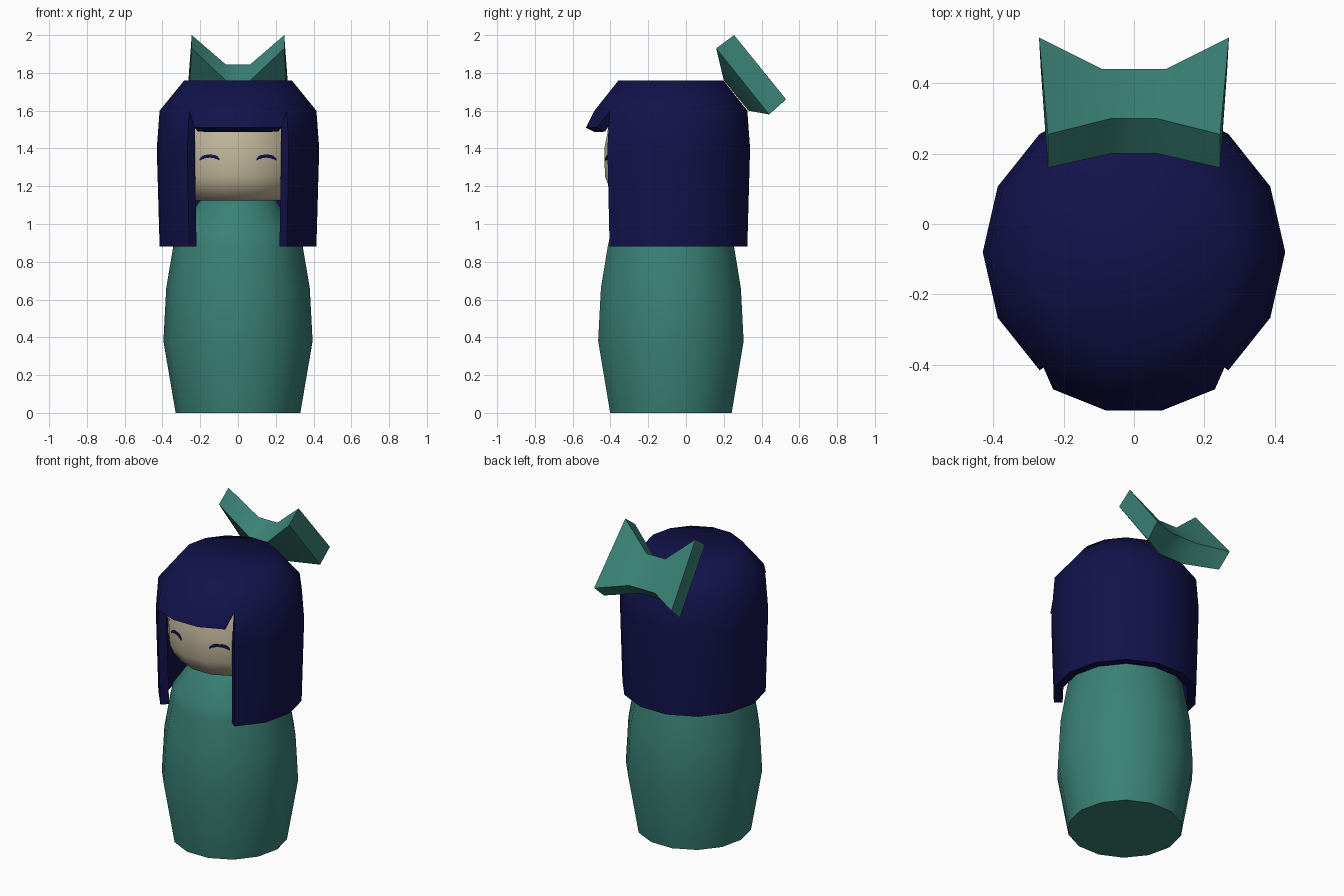
import bpy, bmesh, math

if "Cube" in bpy.data.objects:
    bpy.data.objects.remove(bpy.data.objects["Cube"])

SIDES = 14
CY = -0.08  # the figure's axis


def material(name, rgb):
    m = bpy.data.materials.new(name)
    m.diffuse_color = (*rgb, 1)
    m.use_nodes = True
    m.node_tree.nodes["Principled BSDF"].inputs["Base Color"].default_value = m.diffuse_color
    return m


teal = material("teal", (0.042, 0.22, 0.18))
navy = material("navy", (0.006, 0.006, 0.07))
skin = material("skin", (0.56, 0.49, 0.34))


def finish(name, bm, mat, angle=60, thickness=0):
    mesh = bpy.data.meshes.new(name)
    bm.to_mesh(mesh)
    bm.free()
    ob = bpy.data.objects.new(name, mesh)
    bpy.context.collection.objects.link(ob)
    mesh.materials.append(mat)
    if thickness:
        mod = ob.modifiers.new("shell", 'SOLIDIFY')
        mod.thickness = thickness
        mod.offset = -1
        mod.use_even_offset = True
        bpy.context.view_layer.objects.active = ob
        ob.select_set(True)
        bpy.ops.object.modifier_apply(modifier="shell")
        ob.select_set(False)
    for p in ob.data.polygons:
        p.use_smooth = True
    ob.data.set_sharp_from_angle(angle=math.radians(angle))
    return ob


def rings(bm, profile):
    out = []
    for r, z in profile:
        out.append([bm.verts.new((r * math.cos(i * math.tau / SIDES),
                                  CY + r * math.sin(i * math.tau / SIDES), z))
                    for i in range(SIDES)])
    return out


def lathe(name, profile, mat):
    bm = bmesh.new()
    rs = rings(bm, profile)
    for a, b in zip(rs, rs[1:]):
        for i in range(SIDES):
            j = (i + 1) % SIDES
            bm.faces.new((a[i], a[j], b[j], b[i]))
    bm.faces.new(rs[0][::-1])
    bm.faces.new(rs[-1])
    return finish(name, bm, mat)


# body and head
lathe("body", [(0.33, 0), (0.395, 0.38), (0.38, 0.66), (0.343, 0.88),
               (0.33, 0.94), (0.225, 1.09), (0.19, 1.14)], teal)
lathe("head", [(0.25, 1.125), (0.29, 1.14), (0.335, 1.195), (0.358, 1.25),
               (0.362, 1.40), (0.345, 1.48), (0.33, 1.6), (0.2, 1.69)], skin)

# hair: shell with three front faces left open
bm = bmesh.new()
rs = rings(bm, [(0.415, 0.88), (0.43, 1.40), (0.415, 1.60), (0.285, 1.76)])
for k, (a, b) in enumerate(zip(rs, rs[1:])):
    for i in range(SIDES):
        if k < 2 and i in (9, 10, 11):
            continue
        j = (i + 1) % SIDES
        bm.faces.new((a[i], a[j], b[j], b[i]))
bm.faces.new(rs[-1])
# flared fringe hanging from the crown ring
low = [bm.verts.new(c) for c in ((-0.23, -0.47, 1.51), (-0.08, -0.53, 1.51),
                                 (0.08, -0.53, 1.51), (0.23, -0.47, 1.51))]
for n in range(3):
    bm.faces.new((low[n], low[n + 1], rs[2][10 + n], rs[2][9 + n]))
bmesh.ops.delete(bm, geom=[v for v in bm.verts if not v.link_faces], context='VERTS')
finish("hair", bm, navy, thickness=0.05)

# bow: four-cornered sections, pinched in the middle (x, y, z)
end = [(0.245, 0.16, 1.93), (0.245, 0.255, 2.0), (0.27, 0.53, 1.66), (0.265, 0.44, 1.58)]
mid = [(0.065, 0.20, 1.76), (0.065, 0.30, 1.845), (0.09, 0.44, 1.69), (0.085, 0.33, 1.60)]
bm = bmesh.new()
secs = [[bm.verts.new((s * x, y, z)) for x, y, z in sec]
        for s, sec in ((-1, end), (-1, mid), (1, mid), (1, end))]
for a, b in zip(secs, secs[1:]):
    for i in range(4):
        j = (i + 1) % 4
        bm.faces.new((a[i], a[j], b[j], b[i]))
bm.faces.new(secs[0])
bm.faces.new(secs[-1])
bmesh.ops.recalc_face_normals(bm, faces=bm.faces)
finish("bow", bm, teal)


# closed eyes: thin crescents laid on the slanted face planes
def face_y(x, r):
    a, b = math.radians(77.14), math.radians(51.43)
    x0, y0, x1, y1 = r * math.cos(a), r * math.sin(a), r * math.cos(b), r * math.sin(b)
    return CY - (y0 + (y1 - y0) * (x - x0) / (x1 - x0))


for side, s in (("left", -1), ("right", 1)):
    bm = bmesh.new()
    layers = []
    for r in (0.359, 0.366):
        row = []
        for t in range(9):
            u = t / 8 * 2 - 1
            x = 0.15 + 0.053 * u
            top = 1.367 - 0.022 * u ** 4
            bottom = 1.351 - 0.016 * u * u
            row.append([bm.verts.new((s * x, face_y(x, r), z)) for z in (bottom, top)])
        layers.append(row)
    inner, outer = layers
    for i in range(8):
        for row in layers:
            bm.faces.new((row[i][0], row[i + 1][0], row[i + 1][1], row[i][1]))
        for e in (0, 1):
            bm.faces.new((inner[i][e], inner[i + 1][e], outer[i + 1][e], outer[i][e]))
    for i in (0, 8):
        bm.faces.new((inner[i][0], inner[i][1], outer[i][1], outer[i][0]))
    bmesh.ops.recalc_face_normals(bm, faces=bm.faces)
    finish(side + "_eye", bm, navy, angle=30)
